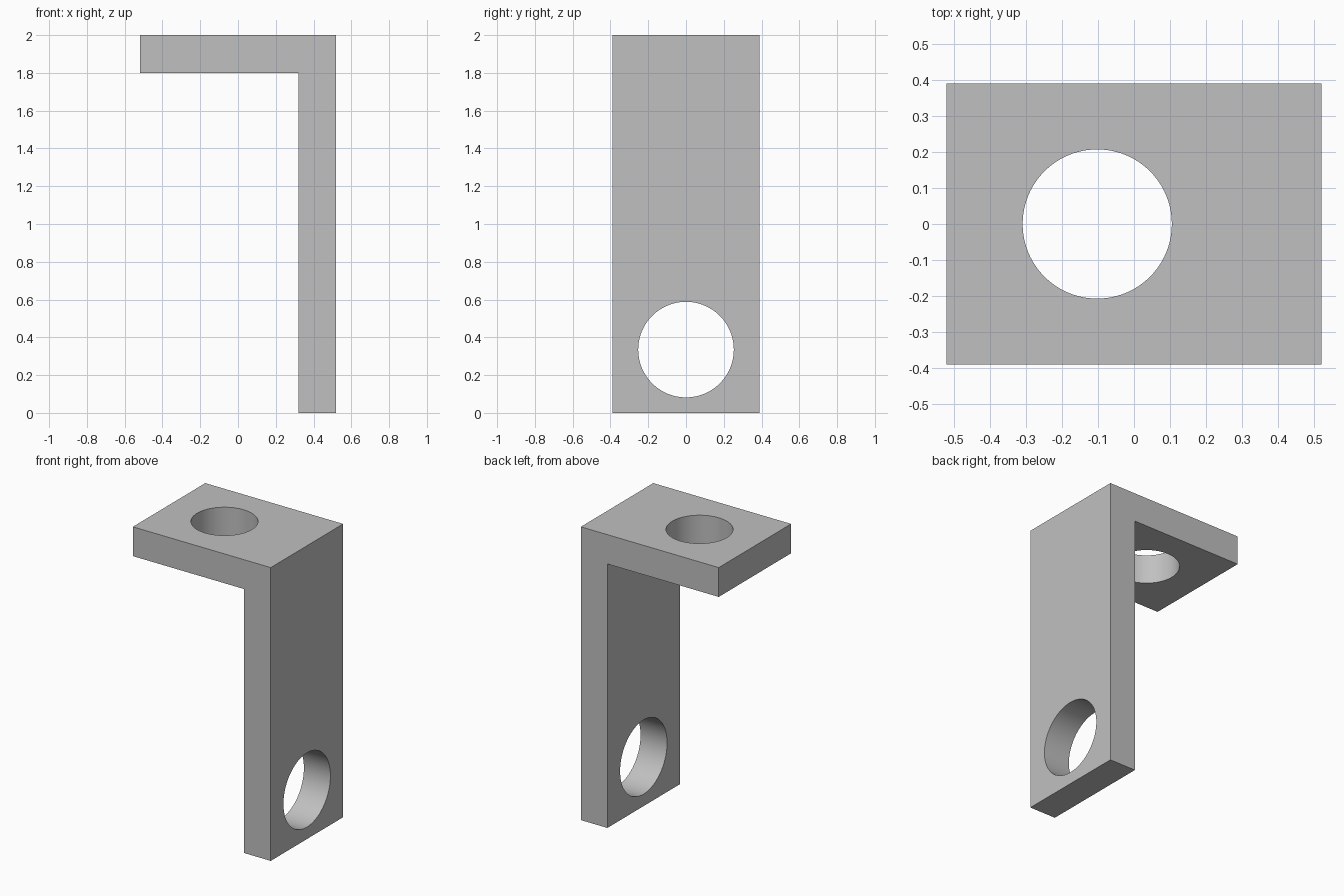
import bpy
import bmesh
from math import pi, radians
from mathutils import Matrix, Vector

default_cube = bpy.data.objects.get("Cube")
if default_cube:
    bpy.data.objects.remove(default_cube, do_unlink=True)

HALF_X, HALF_Y, HEIGHT, THICK = 0.52, 0.39, 2.0, 0.2

grey = bpy.data.materials.new("plain grey")
grey.use_nodes = True
colour = (0.53, 0.53, 0.53, 1)
grey.diffuse_color = colour
grey.node_tree.nodes["Principled BSDF"].inputs["Base Color"].default_value = colour


def make_object(name, bm):
    bmesh.ops.recalc_face_normals(bm, faces=bm.faces)
    mesh = bpy.data.meshes.new(name)
    bm.to_mesh(mesh)
    bm.free()
    mesh.materials.append(grey)
    obj = bpy.data.objects.new(name, mesh)
    bpy.context.collection.objects.link(obj)
    return obj


def drill(target, name, centre, radius, rotation):
    """Cut a round hole through the target."""
    bm = bmesh.new()
    bmesh.ops.create_cone(bm, cap_ends=True, segments=96, radius1=radius,
                          radius2=radius, depth=THICK * 2,
                          matrix=Matrix.Translation(centre) @ rotation)
    cutter = make_object(name, bm)
    cutter.hide_render = True
    mod = target.modifiers.new(name, 'BOOLEAN')
    mod.operation = 'DIFFERENCE'
    mod.solver = 'EXACT'
    mod.object = cutter
    bpy.ops.object.modifier_apply(modifier=mod.name)
    bpy.data.objects.remove(cutter, do_unlink=True)


# L-shaped bracket: profile in the xz plane, extruded along y
inner_x, inner_z = HALF_X - THICK, HEIGHT - THICK
profile = [(-HALF_X, HEIGHT), (-HALF_X, inner_z), (inner_x, inner_z),
           (inner_x, 0), (HALF_X, 0), (HALF_X, HEIGHT)]
bm = bmesh.new()
face = bm.faces.new([bm.verts.new((x, -HALF_Y, z)) for x, z in profile])
extruded = bmesh.ops.extrude_face_region(bm, geom=[face])["geom"]
bmesh.ops.translate(bm, vec=Vector((0, 2 * HALF_Y, 0)),
                    verts=[v for v in extruded if isinstance(v, bmesh.types.BMVert)])
if not face.is_valid or len(bm.faces) < len(profile) + 2:
    bm.faces.new([v for v in bm.verts if v.co.y < 0])
bracket = make_object("angle_bracket", bm)

bpy.ops.object.select_all(action='DESELECT')
bracket.select_set(True)
bpy.context.view_layer.objects.active = bracket

# Round holes through the top flange and the upright leg
drill(bracket, "flange_hole", (-0.102, 0, HEIGHT - THICK / 2), 0.207, Matrix.Identity(4))
drill(bracket, "leg_hole", (HALF_X - THICK / 2, 0, 0.335), 0.253,
      Matrix.Rotation(pi / 2, 4, 'Y'))

bpy.ops.object.shade_smooth_by_angle(angle=radians(30))
